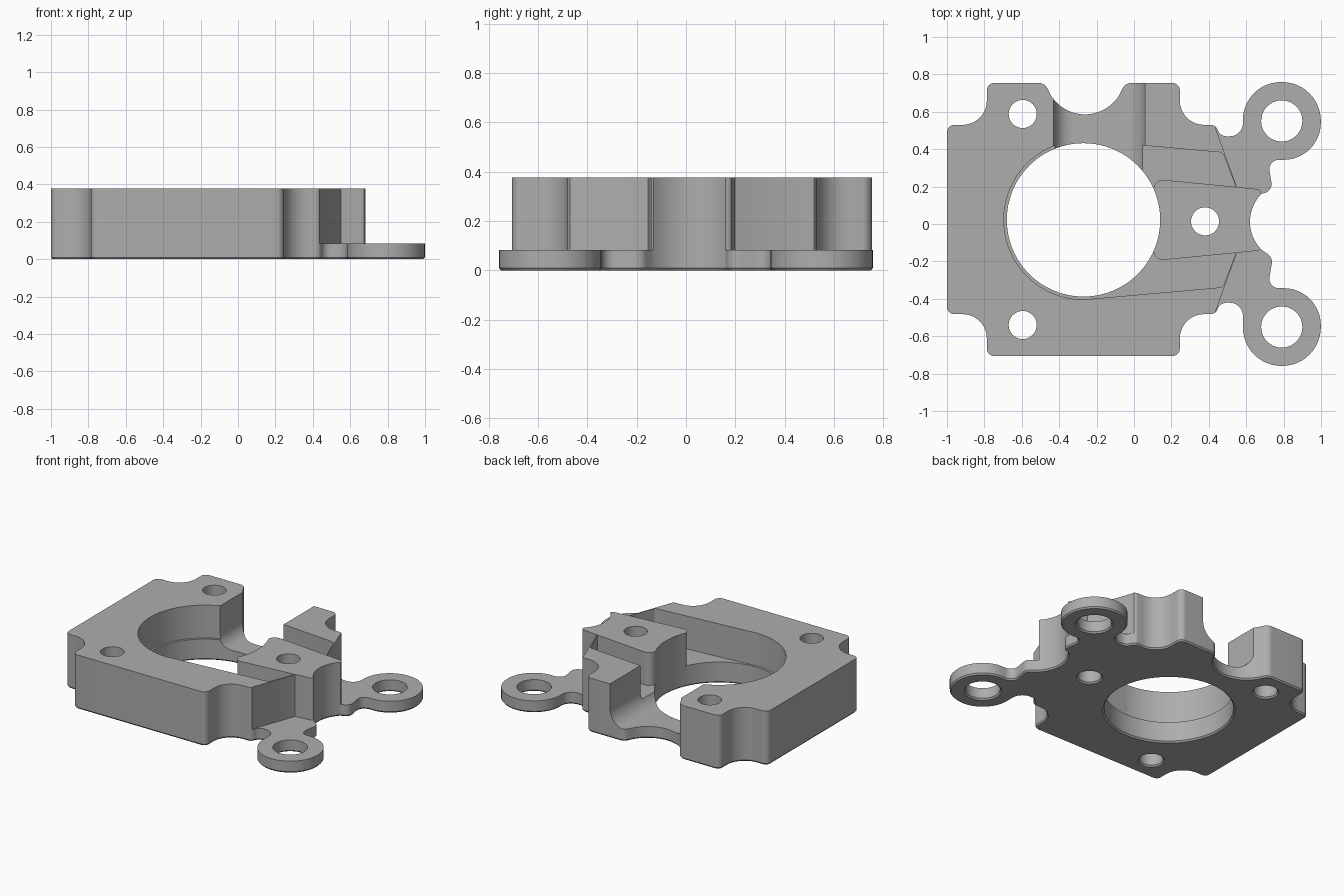
import bpy, bmesh, math
from mathutils import Vector

if "Cube" in bpy.data.objects:
    bpy.data.objects.remove(bpy.data.objects["Cube"])

CY = 0.024                 # centre line of the main block
H, PLATE, POCKET = 0.377, 0.083, 0.147
BX, BR = -0.27, 0.41       # main bore

grey = bpy.data.materials.new("plain grey")
grey.diffuse_color = (0.42, 0.42, 0.42, 1)
grey.use_nodes = True
grey.node_tree.nodes["Principled BSDF"].inputs["Base Color"].default_value = grey.diffuse_color


def arc(cx, cy, r, a0, a1, n):
    return [(cx + r * math.cos(math.radians(a0 + (a1 - a0) * i / n)),
             cy + r * math.sin(math.radians(a0 + (a1 - a0) * i / n))) for i in range(n + 1)]


def rounded(corners):
    """Polygon whose corners (x, y, radius) are replaced by arcs."""
    out, n = [], len(corners)
    for i, c in enumerate(corners):
        p = Vector(c[:2])
        r = c[2] if len(c) > 2 else 0
        if r == 0:
            out.append(tuple(p))
            continue
        a, b = Vector(corners[i - 1][:2]) - p, Vector(corners[(i + 1) % n][:2]) - p
        half = a.angle(b) / 2
        t = min(r / math.tan(half), a.length * 0.7, b.length * 0.7)
        r = t * math.tan(half)
        a.normalize()
        b.normalize()
        centre = p + (a + b).normalized() * (r / math.sin(half))
        s, e = p + a * t - centre, p + b * t - centre
        a0 = math.atan2(s.y, s.x)
        turn = (math.atan2(e.y, e.x) - a0 + math.pi) % (2 * math.pi) - math.pi
        steps = max(4, int(abs(turn) / 0.13))
        out += [(centre.x + r * math.cos(a0 + turn * k / steps),
                 centre.y + r * math.sin(a0 + turn * k / steps)) for k in range(steps + 1)]
    clean = []
    for q in out:
        if not clean or (Vector(q) - Vector(clean[-1])).length > 1e-3:
            clean.append(q)
    return clean


def offset(pts, d):
    """Move a polygon's points outward by d (clockwise outline)."""
    out, n = [], len(pts)
    for i in range(n):
        e1 = (Vector(pts[i]) - Vector(pts[i - 1])).normalized()
        e2 = (Vector(pts[(i + 1) % n]) - Vector(pts[i])).normalized()
        t = (e1 + e2).normalized()
        out.append((pts[i][0] - t.y * d, pts[i][1] + t.x * d))
    return out


def stack(name, levels, along_y=False):
    """Solid through matching outlines, levels = [(height, points), ...]."""
    bm = bmesh.new()
    rings = [[bm.verts.new((x, z, y) if along_y else (x, y, z)) for x, y in pts] for z, pts in levels]
    for lo, hi in zip(rings, rings[1:]):
        for i in range(len(lo)):
            bm.faces.new((lo[i - 1], lo[i], hi[i], hi[i - 1]))
    bm.faces.new(rings[0])
    bm.faces.new(rings[-1])
    bmesh.ops.recalc_face_normals(bm, faces=bm.faces)
    me = bpy.data.meshes.new(name)
    bm.to_mesh(me)
    bm.free()
    ob = bpy.data.objects.new(name, me)
    bpy.context.collection.objects.link(ob)
    return ob


# Outline: right-hand upper half (corner notch, neck, ear), relative to the centre line
half = [(0.245, 0.73, 0.04), (0.245, 0.506, 0.13), (0.437, 0.506, 0.04), (0.46, 0.445, 0.05),
        (0.582, 0.445, 0.07), (0.582, 0.759, 0.207), (0.999, 0.759, 0.207), (0.999, 0.343, 0.207),
        (0.715, 0.343, 0.05), (0.742, 0.18, 0.05), (0.68, 0.148)]


def place(c, s):
    cy = CY if c[0] < 0.5 else 0.0
    if 0.5 < c[0] < 0.6 and c[1] < 0.5:
        cy = CY
    if c[0] == 0.68:
        cy = 0.012
    return (c[0], cy + s * c[1]) + tuple(c[2:])


left = [(-0.787, 0.73, 0.04), (-0.787, 0.506, 0.13), (-1.0, 0.506, 0.04)]
corners = [place(c, 1) for c in left[::-1]]
corners += [(-0.478, 0.754, 0.05)] + arc(-0.262, 0.80, 0.214, 211, 329, 24) + [(-0.046, 0.754, 0.05)]
corners += [place(c, 1) for c in half]
corners += arc(0.83, 0.012, 0.21, 136, 224, 16)[1:-1]
corners += [place(c, -1) for c in half[::-1]]
corners += [place(c, -1) for c in left]
outline = rounded(corners)
bracket = stack("bracket_block", [(0, offset(outline, -0.008)), (0.01, outline), (H, outline)])

cutters = []

# Bore and screw holes, flared at the underside
holes = [(BX, CY - 0.002, BR, 96), (-0.595, CY + 0.564, 0.075, 40), (-0.595, CY - 0.564, 0.075, 40),
         (0.38, 0.014, 0.075, 40), (0.79, 0.551, 0.11, 48), (0.79, -0.551, 0.11, 48)]
for x, y, r, n in holes:
    ring = lambda q: arc(x, y, q, 0, 360, n)[:-1]
    cutters.append(stack("hole_cutter", [(-0.01, ring(r + 0.02)), (0.01, ring(r)), (0.5, ring(r))]))

# Counterbore on the closed side of the bore
cutters.append(stack("counterbore_cutter",
                     [(z, arc(BX, CY - 0.002, 0.426, 90, 270, 48)) for z in (POCKET, 0.5)]))

# Pockets beside the boss, and the lowered ear plates
pocket = [(BX, 0.426), (0.474, 0.36, 0.025), (0.56, 0.13 + 0.045), (0.56, 0.174),
          (0.105, 0.219, 0.05), (0.105, 0.1), (BX, 0.1)]
pocket[2:4] = [(0.545, 0.1765)]
ears = [(0.436, 0.49), (0.55, 0.176), (0.675, 0.163, 0.02), (0.69, 0.10), (1.2, 0.1), (1.2, 0.95), (0.5, 0.95)]
for s in (1, -1):
    for name, shape, z in (("pocket_cutter", pocket, POCKET), ("ear_cutter", ears, PLATE)):
        pts = rounded([(c[0], CY - 0.002 + s * c[1]) + tuple(c[2:]) for c in shape])
        cutters.append(stack(name, [(z, pts), (0.5, pts)]))

# Filleted channel through the back wall
channel = rounded([(-0.43, 0.5), (-0.43, PLATE, 0.1), (0.06, PLATE, 0.12), (0.06, 0.5)])
cutters.append(stack("channel_cutter", [(0.15, channel), (0.95, channel)], along_y=True))

for c in cutters:
    c.hide_render = True
    m = bracket.modifiers.new("cut", 'BOOLEAN')
    m.operation, m.solver, m.object = 'DIFFERENCE', 'EXACT', c

# Bake the cuts and drop the helpers
bpy.context.view_layer.update()
baked = bpy.data.meshes.new_from_object(bracket.evaluated_get(bpy.context.evaluated_depsgraph_get()))
bracket.modifiers.clear()
bracket.data = baked
for c in cutters:
    bpy.data.objects.remove(c)
baked.materials.clear()
baked.materials.append(grey)

bpy.ops.object.select_all(action='DESELECT')
bracket.select_set(True)
bpy.context.view_layer.objects.active = bracket
bpy.ops.object.shade_smooth_by_angle(angle=math.radians(30))
